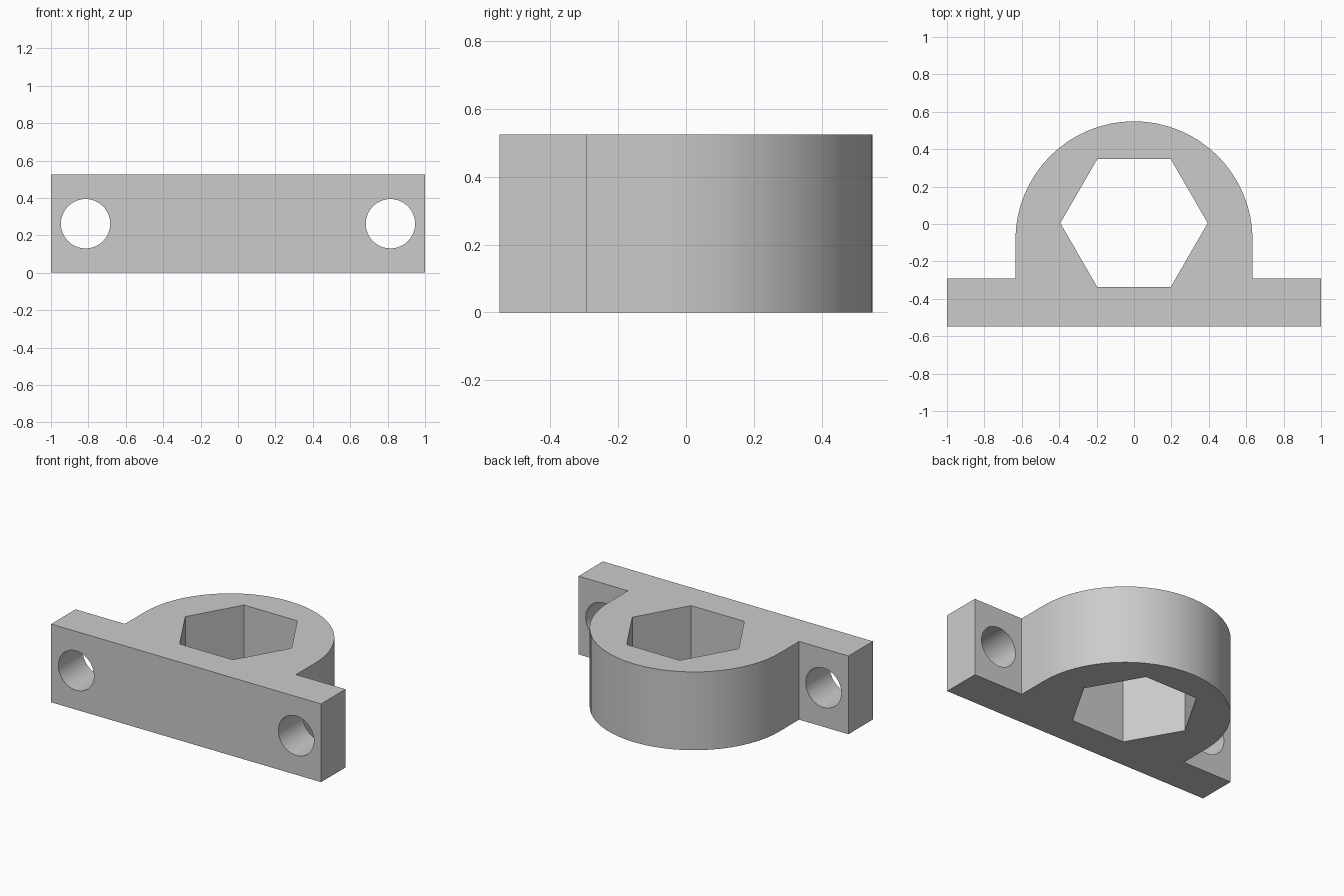
import bpy, bmesh
from math import sin, cos, pi, radians

cube = bpy.data.objects.get("Cube")
if cube:
    bpy.data.objects.remove(cube, do_unlink=True)

HEIGHT = 0.524
BACK = 0.549          # half depth
FLANGE_BACK = -0.291  # rear face of the mounting flange
RADIUS = 0.634        # rounded housing
ARC_STEPS = 32

grey = bpy.data.materials.new("plain grey")
grey.use_nodes = True
colour = (0.6, 0.6, 0.6, 1)
grey.diffuse_color = colour
grey.node_tree.nodes["Principled BSDF"].inputs["Base Color"].default_value = colour


def extruded(name, outline, height):
    """Solid prism from a flat outline standing on z = 0."""
    bm = bmesh.new()
    face = bm.faces.new([bm.verts.new((x, y, 0)) for x, y in outline])
    top = bmesh.ops.extrude_face_region(bm, geom=[face])["geom"]
    bmesh.ops.translate(bm, vec=(0, 0, height),
                        verts=[v for v in top if isinstance(v, bmesh.types.BMVert)])
    bmesh.ops.recalc_face_normals(bm, faces=bm.faces)
    mesh = bpy.data.meshes.new(name)
    bm.to_mesh(mesh)
    bm.free()
    obj = bpy.data.objects.new(name, mesh)
    bpy.context.collection.objects.link(obj)
    mesh.materials.append(grey)
    return obj


def cutter(name, sides, radius, location, rotation):
    bpy.ops.mesh.primitive_cylinder_add(vertices=sides, radius=radius, depth=2,
                                        location=location, rotation=rotation)
    obj = bpy.context.object
    obj.name = name
    obj.data.materials.append(grey)
    obj.hide_render = True
    return obj


# Bracket body: flange with a rounded housing rising from its back
arc = [(RADIUS * cos(pi * i / ARC_STEPS), BACK - RADIUS + RADIUS * sin(pi * i / ARC_STEPS))
       for i in range(ARC_STEPS + 1)]
outline = ([(-1, -BACK), (1, -BACK), (1, FLANGE_BACK), (RADIUS, FLANGE_BACK)]
           + arc + [(-RADIUS, FLANGE_BACK), (-1, FLANGE_BACK)])
bracket = extruded("bracket", outline, HEIGHT)

# Hexagonal socket and the two bolt holes
cutters = [cutter("socket_cutter", 6, 0.394, (0, 0.005, HEIGHT / 2), (0, 0, radians(30)))]
for side, name in ((1, "left"), (-1, "right")):
    cutters.append(cutter(name + "_bolt_hole_cutter", 48, 0.132,
                          (side * 0.815, -0.42, HEIGHT / 2), (radians(90), 0, 0)))

bpy.ops.object.select_all(action='DESELECT')
bracket.select_set(True)
bpy.context.view_layer.objects.active = bracket
for tool in cutters:
    cut = bracket.modifiers.new(tool.name, 'BOOLEAN')
    cut.operation = 'DIFFERENCE'
    cut.solver = 'EXACT'
    cut.object = tool
    bpy.ops.object.modifier_apply(modifier=cut.name)
    bpy.data.objects.remove(tool, do_unlink=True)

bpy.ops.object.shade_smooth_by_angle(angle=radians(30))
